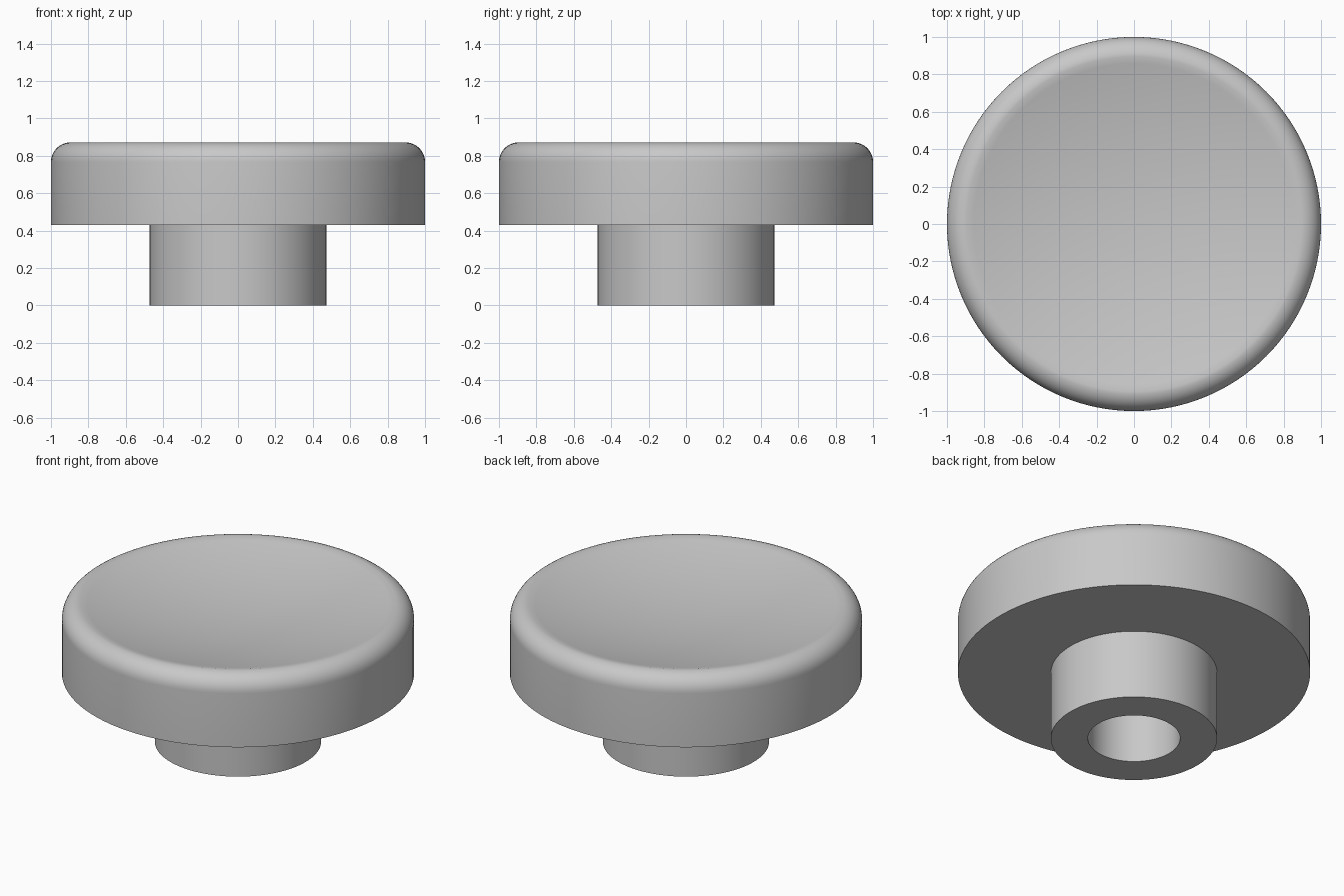
import bpy, bmesh
from math import sin, cos, pi, sqrt, radians
from mathutils import Vector

SEGMENTS = 128
HEIGHT, UNDERSIDE = 0.872, 0.43
FILLET, DISH_DEPTH = 0.105, 0.11
STEM_RADIUS, BORE_RADIUS = 0.472, 0.262

cube = bpy.data.objects.get("Cube")
if cube:
    bpy.data.objects.remove(cube, do_unlink=True)

grey = bpy.data.materials.new("plain grey")
grey.use_nodes = True
grey.diffuse_color = (0.58, 0.58, 0.58, 1)
grey.node_tree.nodes["Principled BSDF"].inputs["Base Color"].default_value = grey.diffuse_color


def lathe(name, profile):
    """Spin a (radius, height) profile around the z axis."""
    bm = bmesh.new()
    verts = [bm.verts.new((r, 0, z)) for r, z in profile]
    edges = [bm.edges.new(pair) for pair in zip(verts, verts[1:])]
    bmesh.ops.spin(bm, geom=verts + edges, cent=(0, 0, 0), axis=(0, 0, 1),
                   angle=2 * pi, steps=SEGMENTS, use_duplicate=False)
    bmesh.ops.remove_doubles(bm, verts=bm.verts, dist=0.0001)
    bmesh.ops.recalc_face_normals(bm, faces=bm.faces)
    mesh = bpy.data.meshes.new(name)
    bm.to_mesh(mesh)
    bm.free()
    mesh.materials.append(grey)
    obj = bpy.data.objects.new(name, mesh)
    bpy.context.collection.objects.link(obj)
    bpy.ops.object.select_all(action="DESELECT")
    obj.select_set(True)
    bpy.context.view_layer.objects.active = obj
    bpy.ops.object.shade_smooth_by_angle(angle=radians(35))
    return obj


# Head: flat underside, straight wall, rounded rim, shallow spherical dish
rim = 1 - FILLET
head = [(0, UNDERSIDE), (1, UNDERSIDE)]
for i in range(11):
    a = i / 10 * pi / 2
    head.append((rim + FILLET * cos(a), HEIGHT - FILLET + FILLET * sin(a)))
ball = (rim ** 2 + DISH_DEPTH ** 2) / (2 * DISH_DEPTH)
for i in range(1, 25):
    r = rim * (1 - i / 24)
    head.append((r, HEIGHT - DISH_DEPTH + ball - sqrt(ball ** 2 - r ** 2)))
lathe("knob_head", head)

# Stem: tube with a blind bore closed by the underside of the head
lathe("stem", [(BORE_RADIUS, UNDERSIDE), (BORE_RADIUS, 0),
               (STEM_RADIUS, 0), (STEM_RADIUS, UNDERSIDE),
               (BORE_RADIUS, UNDERSIDE)])
